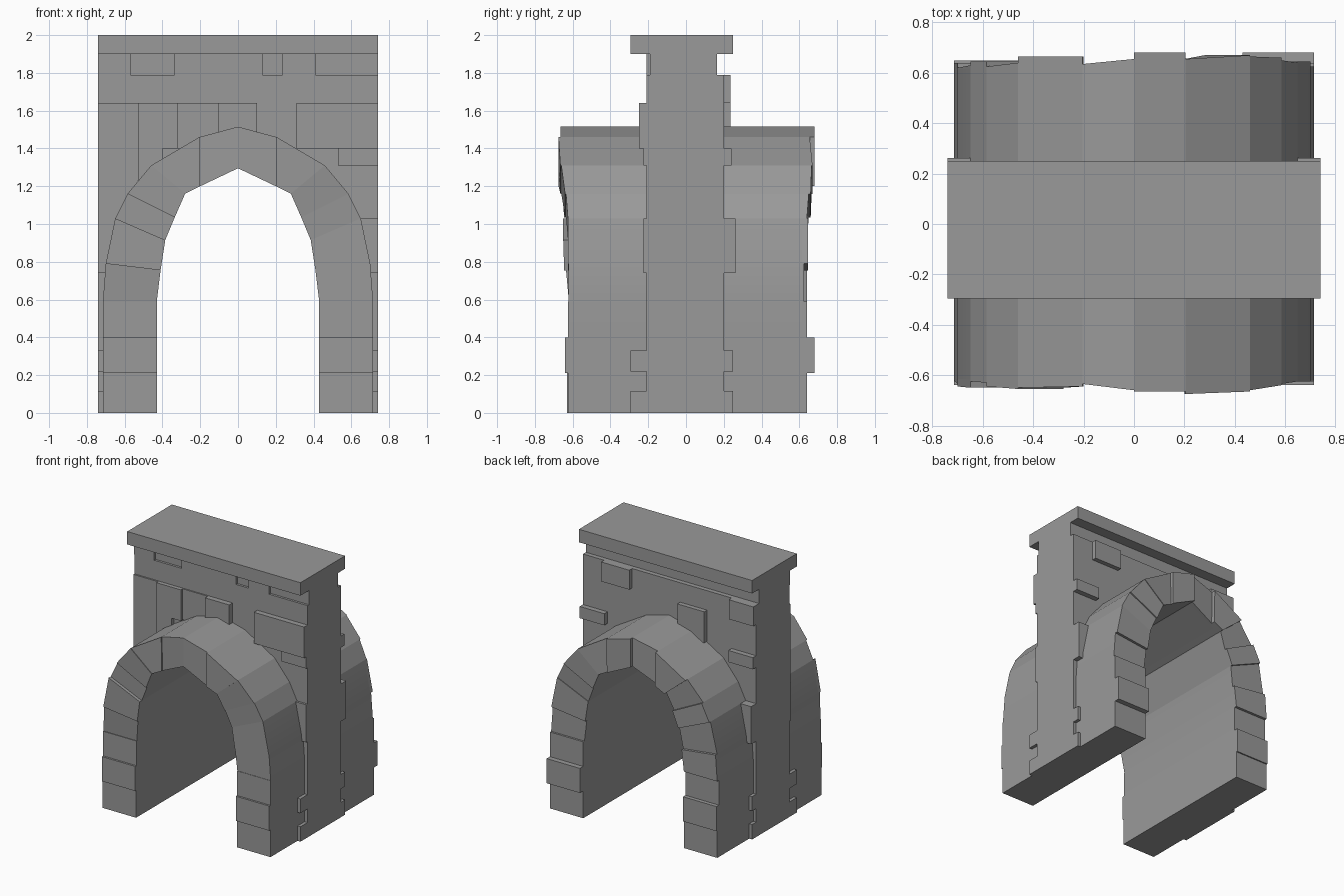
import bpy, bmesh

default = bpy.data.objects.get("Cube")
if default:
    bpy.data.objects.remove(default, do_unlink=True)

stone = bpy.data.materials.new("grey_stone")
stone.use_nodes = True
GREY = (0.32, 0.32, 0.32, 1)
stone.diffuse_color = GREY
stone.node_tree.nodes["Principled BSDF"].inputs["Base Color"].default_value = GREY


def finish(name, bm):
    bmesh.ops.recalc_face_normals(bm, faces=bm.faces)
    mesh = bpy.data.meshes.new(name)
    bm.to_mesh(mesh)
    bm.free()
    mesh.materials.append(stone)
    obj = bpy.data.objects.new(name, mesh)
    bpy.context.collection.objects.link(obj)
    return obj


def prism(name, profile, y_front, y_back):
    """Extrude an x-z outline; each end takes one depth or one per point."""
    bm = bmesh.new()
    n = len(profile)
    ends = []
    for depth in (y_front, y_back):
        ys = depth if isinstance(depth, list) else [depth] * n
        ends.append([bm.verts.new((x, y, z)) for (x, z), y in zip(profile, ys)])
    bm.faces.new(ends[0])
    bm.faces.new(ends[1][::-1])
    for i in range(n):
        j = (i + 1) % n
        bm.faces.new((ends[0][i], ends[1][i], ends[1][j], ends[0][j]))
    return finish(name, bm)


def block(name, x0, x1, z0, z1, y0, y1):
    return prism(name, [(x0, z0), (x1, z0), (x1, z1), (x0, z1)], y0, y1)


# Joints of the arch, from the left foot over the crown to the right foot
outer = [(.715, 0), (.715, .21), (.715, .4), (.715, .59), (.70, .79),
         (.65, 1.03), (.585, 1.16), (.46, 1.31), (.205, 1.46), (0, 1.515)]
inner = [(.43, 0), (.43, .21), (.43, .4), (.43, .59), (.41, .755),
         (.385, .915), (.335, 1.035), (.28, 1.16), (.2, 1.2), (0, 1.295)]


def both_sides(half):
    return [(-x, z) for x, z in half] + half[-2::-1]


outer, inner = both_sides(outer), both_sides(inner)

# Long vault through the wall
FACE = .615
vault = prism("vault", outer + inner[::-1], -FACE, FACE)
bpy.ops.object.select_all(action="DESELECT")
vault.select_set(True)
bpy.context.view_layer.objects.active = vault
bpy.ops.object.shade_smooth_by_angle(angle=.2)

# Arch stones: depth at the start and end of each stone
front_depth = [(.63, .63), (.64, .64), (.625, .625), (.62, .635), (.645, .65),
               (.625, .63), (.645, .655), (.65, .645), (.635, .66), (.665, .665),
               (.675, .665), (.66, .64), (.635, .625), (.625, .625), (.622, .622),
               (.625, .625), (.64, .64), (.625, .625)]
back_depth = [(.64, .64), (.65, .65), (.62, .62), (.64, .64), (.62, .63),
              (.645, .645), (.625, .64), (.665, .665), (.635, .655), (.68, .68),
              (.655, .67), (.665, .66), (.65, .64), (.645, .645), (.625, .625),
              (.64, .64), (.68, .68), (.64, .64)]
for side, depths in (("front", front_depth), ("back", back_depth)):
    s = -1 if side == "front" else 1
    for i, (a, b) in enumerate(depths):
        outline = [outer[i], outer[i + 1], inner[i + 1], inner[i]]
        prism(f"{side}_arch_stone_{i + 1}", outline, s * FACE,
              [s * a, s * b, s * b, s * a])

# Wall, cut out around the vault
W = .74
middle = [((a[0] + b[0]) / 2, (a[1] + b[1]) / 2) for a, b in zip(outer, inner)]
prism("wall", [(-W, 0)] + middle + [(W, 0), (W, 1.79), (-W, 1.79)], -.208, .2)

# Neck and cap
block("neck", -W, W, 1.79, 1.9, -.19, .165)
for i, (x0, x1) in enumerate([(-W, -.57), (-.335, .13), (.235, .41)]):
    block(f"neck_stone_{i + 1}", x0, x1, 1.79, 1.9, -.21, -.18)
block("cap", -W, W, 1.9, 2, -.295, .25)

# Proud stones on the wall: x range, z range, depth
front_stones = [(-W, -.53, 1.4, 1.64, .22), (-.53, -.32, 1.4, 1.64, .24),
                (-.32, -.105, 1.4, 1.64, .218), (-.105, .1, 1.4, 1.64, .25),
                (.31, W, 1.4, 1.64, .25), (-.53, -.4, 1.23, 1.4, .24),
                (.53, W, 1.31, 1.4, .225), (-W, -.53, 1.03, 1.4, .218)]
back_stones = [(.32, .56, 1.64, 1.79, .235), (-W, -.53, 1.64, 1.79, .235),
               (-.32, -.09, 1.4, 1.64, .235), (-W, -.53, 1.31, 1.4, .24),
               (.53, W, 1.31, 1.4, .24)]
for i, (x0, x1, z0, z1, d) in enumerate(front_stones):
    block(f"front_wall_stone_{i + 1}", x0, x1, z0, z1, -d, -.19)
for i, (x0, x1, z0, z1, d) in enumerate(back_stones):
    block(f"back_wall_stone_{i + 1}", x0, x1, z0, z1, .19, d)

# Foot courses and corner stones on both ends
for side, s in (("left", 1), ("right", -1)):
    for part, z0, z1, y0, y1 in (("plinth", 0, .115, -.295, .25),
                                 ("foot_stone", .22, .33, -.295, .25),
                                 ("corner_stone", .74, 1.03, -.225, .262)):
        block(f"{side}_{part}", s * .6, s * W, z0, z1, y0, y1)
